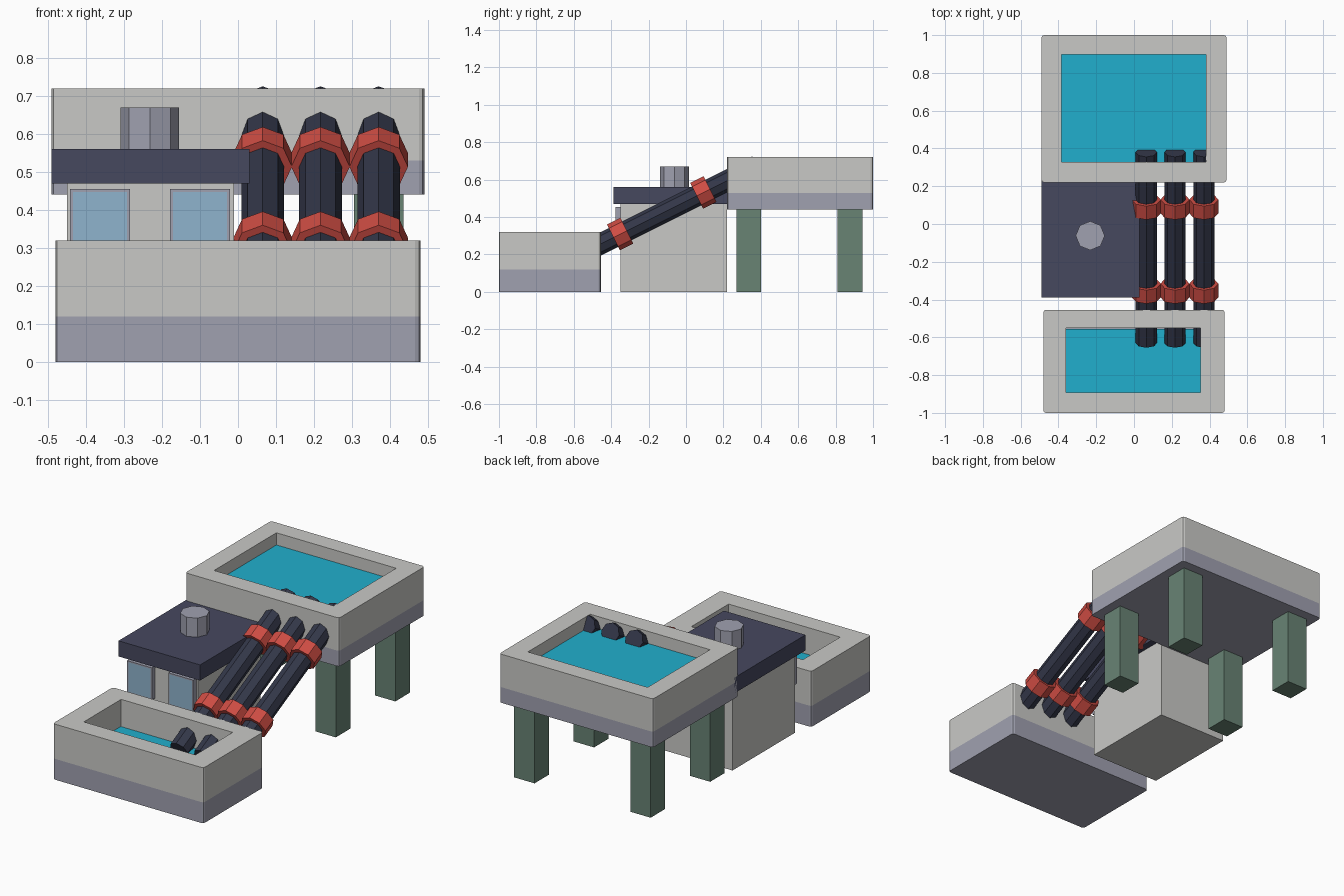
import bpy, bmesh, math
from mathutils import Vector, Matrix

cube = bpy.data.objects.get("Cube")
if cube:
    bpy.data.objects.remove(cube, do_unlink=True)


def material(name, rgb):
    def lin(c):
        c /= 255
        return c / 12.92 if c <= 0.04045 else ((c + 0.055) / 1.055) ** 2.4
    color = [lin(c) for c in rgb] + [1]
    mat = bpy.data.materials.new(name)
    mat.use_nodes = True
    mat.diffuse_color = color
    mat.node_tree.nodes["Principled BSDF"].inputs["Base Color"].default_value = color
    return mat


concrete = material("concrete grey", (201, 201, 198))
band = material("band lilac grey", (160, 161, 176))
roof_blue = material("roof dark blue", (70, 72, 95))
pipe_blue = material("pipe dark navy", (51, 55, 73))
red = material("coupling red", (208, 77, 68))
green = material("leg green", (104, 131, 116))
water_blue = material("water blue", (33, 175, 205))
glass = material("window glass", (143, 179, 205))


def finish(name, bm, *mats):
    mesh = bpy.data.meshes.new(name)
    bmesh.ops.recalc_face_normals(bm, faces=bm.faces)
    bm.to_mesh(mesh)
    bm.free()
    for m in mats:
        mesh.materials.append(m)
    ob = bpy.data.objects.new(name, mesh)
    bpy.context.collection.objects.link(ob)
    return ob


def box_bm(lo, hi):
    lo, hi = Vector(lo), Vector(hi)
    bm = bmesh.new()
    bmesh.ops.create_cube(bm, size=1, matrix=Matrix.Translation((lo + hi) / 2)
                          @ Matrix.Diagonal((*(hi - lo), 1)))
    return bm


def box(name, lo, hi, mat):
    return finish(name, box_bm(lo, hi), mat)


def octagon(name, start, end, radius, mat):
    start, end = Vector(start), Vector(end)
    axis = end - start
    bm = bmesh.new()
    tilt = Matrix.Rotation(-math.atan2(axis.y, axis.z), 4, 'X')
    bmesh.ops.create_cone(bm, cap_ends=True, segments=8, radius1=radius, radius2=radius,
                          depth=axis.length, matrix=Matrix.Translation((start + end) / 2) @ tilt)
    return finish(name, bm, mat)


def basin(name, lo, hi, open_lo, open_hi, floor, band_top):
    bm = box_bm(lo, hi)
    # Softened corner posts
    uprights = [e for e in bm.edges if abs(e.verts[0].co.z - e.verts[1].co.z) > 0.01]
    bmesh.ops.bevel(bm, geom=uprights, offset=0.014, segments=2, affect='EDGES', profile=0.5)
    # Painted band round the base
    bmesh.ops.bisect_plane(bm, geom=bm.verts[:] + bm.edges[:] + bm.faces[:],
                           plane_co=(0, 0, band_top), plane_no=(0, 0, 1))
    for f in bm.faces:
        f.material_index = int(f.calc_center_median().z < band_top)
    # Hollow tank
    top = max(bm.faces, key=lambda f: f.calc_center_median().z)
    bmesh.ops.inset_region(bm, faces=[top], thickness=0.05)
    mid = top.calc_center_median()
    half = [max(abs(v.co[i] - mid[i]) for v in top.verts) for i in (0, 1)]
    for v in top.verts:
        for i in (0, 1):
            center = (open_lo[i] + open_hi[i]) / 2
            v.co[i] = center + (v.co[i] - mid[i]) / half[i] * (open_hi[i] - open_lo[i]) / 2
    well = bmesh.ops.extrude_face_region(bm, geom=[top])['geom']
    for v in (g for g in well if isinstance(g, bmesh.types.BMVert)):
        v.co.z = floor
    if top.is_valid:
        bm.faces.remove(top)
    for f in (g for g in well if isinstance(g, bmesh.types.BMFace)):
        f.material_index = 1
    return finish(name, bm, concrete, band)


# Upper and lower basins with their water
basin("upper_basin", (-0.49, 0.22, 0.44), (0.49, 1, 0.72), (-0.405, 0.308), (0.402, 0.918), 0.635, 0.53)
box("upper_water", (-0.39, 0.32, 0.63), (0.385, 0.905, 0.65), water_blue)
basin("lower_basin", (-0.48, -1, 0), (0.48, -0.455, 0.32), (-0.38, -0.91), (0.373, -0.532), 0.15, 0.12)
box("lower_water", (-0.375, -0.896, 0.145), (0.37, -0.555, 0.165), water_blue)

# Legs under the upper basin
for side, x in (("left", 0.37), ("right", -0.37)):
    for end, y in (("front", 0.335), ("back", 0.877)):
        box(f"{end}_{side}_leg", (x - 0.065, y - 0.066, 0), (x + 0.065, y + 0.066, 0.445), green)

# Pump house
box("house_walls", (-0.45, -0.35, 0), (-0.01, 0.22, 0.475), concrete)
box("house_roof", (-0.49, -0.388, 0.47), (0.03, 0.26, 0.56), roof_blue)
octagon("roof_vent", (-0.232, -0.062, 0.555), (-0.232, -0.062, 0.67), 0.077, band)

# Windows: frame with the pane inset in its front face
for side, x in (("left", -0.1), ("right", -0.363)):
    bm = box_bm((x - 0.079, -0.378, 0.27), (x + 0.079, -0.34, 0.455))
    pane = min(bm.faces, key=lambda f: f.calc_center_median().y)
    bmesh.ops.inset_region(bm, faces=[pane], thickness=0.011)
    pane.material_index = 1
    finish(f"{side}_window", bm, band, glass)

# Sloping pipes with red couplings
for n, x in enumerate((0.065, 0.217, 0.37), 1):
    def along(y):
        return Vector((x, y, 0.485 + 0.5 * y))
    octagon(f"pipe_{n}", along(-0.63), along(0.38), 0.056, pipe_blue)
    for spot, y in (("lower", -0.352), ("upper", 0.093)):
        octagon(f"{spot}_coupling_{n}", along(y - 0.036), along(y + 0.036), 0.077, red)
